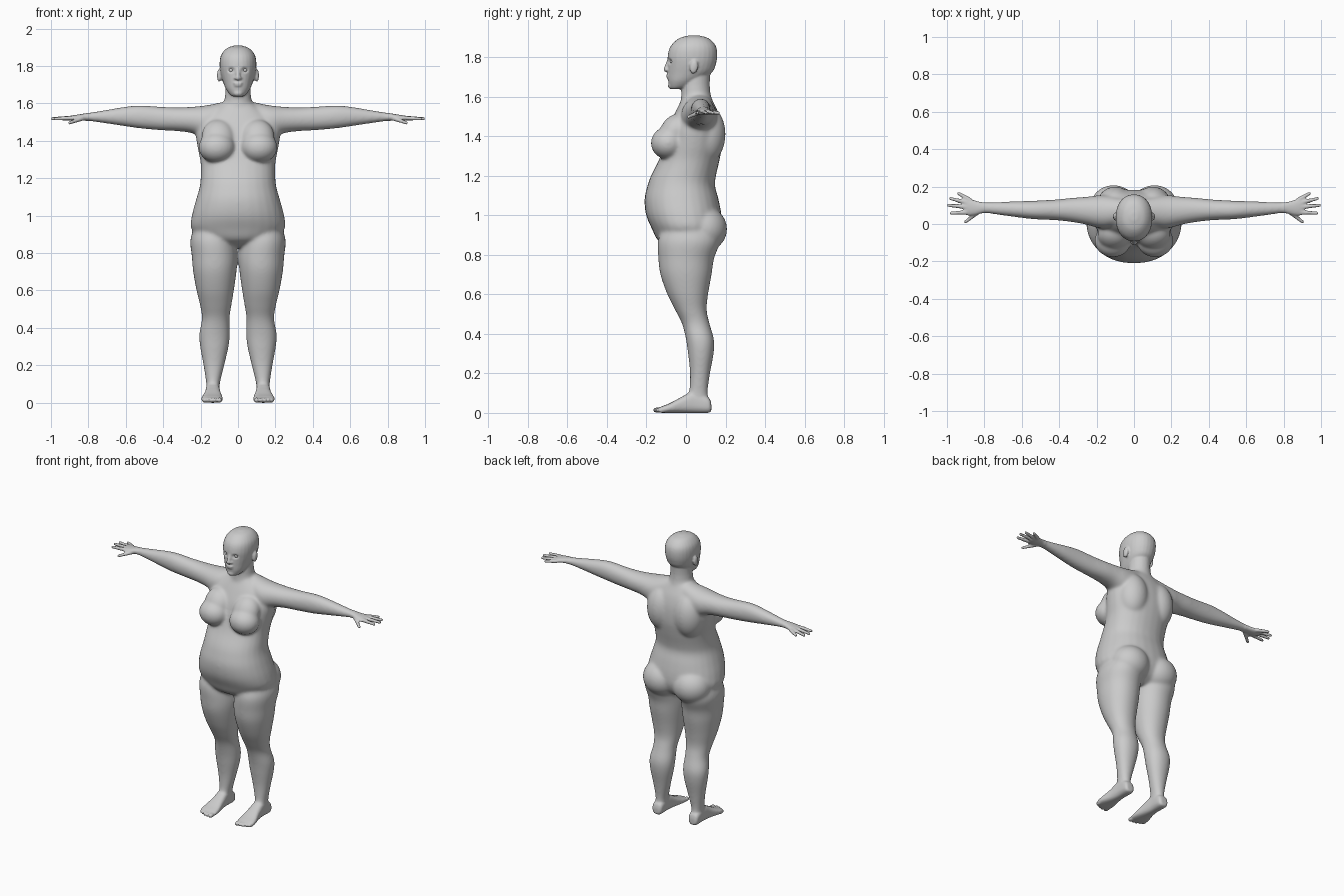
import bpy, bmesh, math
from mathutils import Vector, Matrix

bm = bmesh.new()
SIDES = 28


def spline(rows, steps=4):
    """Catmull-Rom interpolation between cross-section rows."""
    out = []
    for i in range(len(rows) - 1):
        p = [rows[max(0, min(len(rows) - 1, i + k))] for k in (-1, 0, 1, 2)]
        for s in range(steps):
            t = s / steps
            out.append([0.5 * (2 * b + (c - a) * t + (2 * a - 5 * b + 4 * c - d) * t * t
                               + (3 * b - a - 3 * c + d) * t ** 3)
                        for a, b, c, d in zip(*p)])
    return out + [list(rows[-1])]


def loft(axis, rows, power=2.0, mirror=False):
    """Rows are (position on axis, min a, max a, min b, max b)."""
    for side in ((1, -1) if mirror else (1,)):
        rings = []
        for t, a0, a1, b0, b1 in spline(rows):
            ring = []
            for k in range(SIDES):
                ang = 2 * math.pi * k / SIDES
                c, s = math.cos(ang), math.sin(ang)
                a = (a0 + a1) / 2 + (a1 - a0) / 2 * math.copysign(abs(c) ** (2 / power), c)
                b = (b0 + b1) / 2 + (b1 - b0) / 2 * math.copysign(abs(s) ** (2 / power), s)
                co = {'x': (t, a, b), 'y': (a, t, b), 'z': (a, b, t)}[axis]
                ring.append(bm.verts.new((co[0] * side, co[1], co[2])))
            rings.append(ring)
        for r, q in zip(rings, rings[1:]):
            for k in range(SIDES):
                j = (k + 1) % SIDES
                bm.faces.new((r[k], r[j], q[j], q[k]))
        bm.faces.new(rings[0])
        bm.faces.new(rings[-1])


def blob(center, radii, tilt=0.0):
    """Ellipsoid, mirrored when it lies off the centre line."""
    for side in ((1, -1) if center[0] else (1,)):
        m = (Matrix.Translation((center[0] * side, center[1], center[2]))
             @ Matrix.Rotation(tilt, 4, 'X') @ Matrix.Diagonal((*radii, 1)))
        bmesh.ops.create_icosphere(bm, subdivisions=4, radius=1, matrix=m)


def tube(start, end, r0, r1):
    """Tapered finger-like tube as a chain of overlapping balls."""
    for i in range(17):
        r = r0 + (r1 - r0) * i / 16
        for side in ((1, -1) if start[0] else (1,)):
            p = Vector(start).lerp(Vector(end), i / 16)
            p.x *= side
            bmesh.ops.create_icosphere(bm, subdivisions=2, radius=r, matrix=Matrix.Translation(p))


# torso
loft('z', [(z, -w, w, f, b) for z, w, f, b in (
    (0.83, 0.09, -0.07, 0.09), (0.87, 0.19, -0.14, 0.15), (0.93, 0.25, -0.172, 0.18),
    (1.0, 0.247, -0.202, 0.18), (1.08, 0.226, -0.21, 0.165), (1.15, 0.206, -0.195, 0.147),
    (1.2, 0.2, -0.177, 0.152), (1.28, 0.2, -0.137, 0.17), (1.36, 0.215, -0.11, 0.183),
    (1.45, 0.225, -0.085, 0.18), (1.52, 0.19, -0.055, 0.163), (1.57, 0.13, -0.03, 0.14),
    (1.6, 0.085, -0.015, 0.125))], 2.2)
blob((0.11, 0.09, 0.93), (0.125, 0.118, 0.115))           # buttocks
blob((0.1, 0.1, 1.41), (0.1, 0.1, 0.15))                  # shoulder blades
blob((0.113, -0.09, 1.365), (0.098, 0.088, 0.083))        # breasts
blob((0.105, -0.06, 1.42), (0.09, 0.072, 0.1), -0.5)      # upper chest

# legs
loft('z', [
    (0.95, 0.04, 0.23, -0.11, 0.15), (0.87, 0.012, 0.255, -0.142, 0.172),
    (0.78, 0.003, 0.247, -0.14, 0.142), (0.7, 0.008, 0.24, -0.13, 0.13),
    (0.6, 0.022, 0.222, -0.095, 0.112), (0.52, 0.035, 0.203, -0.055, 0.105),
    (0.45, 0.045, 0.193, -0.02, 0.12), (0.37, 0.043, 0.207, 0.0, 0.142),
    (0.3, 0.05, 0.203, 0.01, 0.14), (0.2, 0.073, 0.185, 0.02, 0.122),
    (0.1, 0.097, 0.17, 0.015, 0.11), (0.04, 0.1, 0.17, 0.0, 0.12)], 2.1, True)
# feet and toes
loft('y', [
    (0.128, 0.118, 0.155, 0.012, 0.045), (0.112, 0.1, 0.17, 0.0, 0.08),
    (0.04, 0.098, 0.172, 0.0, 0.11), (-0.02, 0.092, 0.178, 0.0, 0.082),
    (-0.08, 0.083, 0.193, 0.0, 0.05), (-0.115, 0.082, 0.195, 0.0, 0.036),
    (-0.138, 0.087, 0.18, 0.002, 0.026)], 2.6, True)
for i, (x, y) in enumerate(((0.099, -0.142), (0.124, -0.141), (0.144, -0.136),
                            (0.163, -0.128), (0.181, -0.117))):
    blob((x, y, 0.014), (0.015 if i == 0 else 0.0105, 0.025, 0.014))

# arms with palms
loft('x', [
    (0.04, 0.02, 0.13, 1.48, 1.617), (0.1, -0.01, 0.145, 1.44, 1.604),
    (0.17, -0.025, 0.155, 1.415, 1.59), (0.25, -0.005, 0.146, 1.442, 1.582),
    (0.33, 0.01, 0.14, 1.452, 1.579), (0.42, 0.02, 0.131, 1.457, 1.583),
    (0.53, 0.025, 0.125, 1.467, 1.59), (0.62, 0.035, 0.122, 1.48, 1.58),
    (0.72, 0.048, 0.118, 1.495, 1.563), (0.8, 0.058, 0.116, 1.506, 1.55),
    (0.84, 0.05, 0.123, 1.508, 1.543), (0.88, 0.045, 0.136, 1.506, 1.537),
    (0.905, 0.05, 0.138, 1.509, 1.532)], 2.1, True)
# fingers and thumb
for base, tip in (((0.88, 0.13, 1.52), (0.937, 0.163, 1.517)),
                  ((0.895, 0.115, 1.522), (0.98, 0.136, 1.518)),
                  ((0.895, 0.09, 1.523), (0.992, 0.1, 1.519)),
                  ((0.895, 0.062, 1.522), (0.978, 0.058, 1.518)),
                  ((0.83, 0.066, 1.52), (0.9, 0.012, 1.497))):
    tube(base, tip, 0.0125, 0.0095)

# neck and head
loft('z', [(1.54, -0.1, 0.1, -0.03, 0.15), (1.6, -0.078, 0.078, -0.025, 0.128),
           (1.66, -0.067, 0.067, -0.022, 0.12), (1.74, -0.066, 0.066, -0.02, 0.125)])
loft('z', [(z, -w, w, f, b) for z, w, f, b in (
    (1.638, 0.028, -0.076, -0.03), (1.65, 0.045, -0.084, 0.02), (1.68, 0.066, -0.09, 0.07),
    (1.72, 0.082, -0.092, 0.13), (1.76, 0.093, -0.092, 0.15), (1.8, 0.098, -0.093, 0.158),
    (1.84, 0.096, -0.085, 0.156), (1.87, 0.084, -0.066, 0.142), (1.897, 0.057, -0.03, 0.11),
    (1.91, 0.018, 0.02, 0.06))], 2.15)
# nose, lips, chin, cheeks, ears
tube((0, -0.084, 1.79), (0, -0.101, 1.737), 0.01, 0.0135)
blob((0.011, -0.095, 1.735), (0.009, 0.012, 0.008))
blob((0, -0.089, 1.708), (0.026, 0.012, 0.006))
blob((0, -0.087, 1.696), (0.023, 0.012, 0.006))
blob((0, -0.074, 1.655), (0.026, 0.017, 0.018))
blob((0.1, 0.04, 1.75), (0.012, 0.021, 0.035), -0.15)

# merge all parts into one skin
bmesh.ops.recalc_face_normals(bm, faces=bm.faces)
mesh = bpy.data.meshes.new("body")
bm.to_mesh(mesh)
bm.free()
body = bpy.data.objects.new("body", mesh)
bpy.context.collection.objects.link(body)
mod = body.modifiers.new("skin", 'REMESH')
mod.mode = 'VOXEL'
mod.voxel_size = 0.006
skin = bpy.data.meshes.new_from_object(body.evaluated_get(bpy.context.evaluated_depsgraph_get()))
body.modifiers.clear()
body.data = skin

# soften the joins, more on the trunk and limbs than on face, hands and feet
bm = bmesh.new()
bm.from_mesh(skin)
soft = [v for v in bm.verts if 0.09 < v.co.z < 1.635 and abs(v.co.x) < 0.8]
for verts, count in ((soft, 18), (bm.verts[:], 1)):
    for _ in range(count):
        bmesh.ops.smooth_vert(bm, verts=verts, factor=0.5,
                              use_axis_x=True, use_axis_y=True, use_axis_z=True)
# eye sockets
for v in bm.verts:
    if v.co.y < 0:
        d = math.hypot((abs(v.co.x) - 0.036) / 0.026, (v.co.z - 1.778) / 0.02)
        if d < 1:
            v.co.y += 0.011 * (1 - d * d) ** 2
for f in bm.faces:
    f.smooth = True
bm.to_mesh(skin)
bm.free()

# eyes
for side in (-1, 1):
    bpy.ops.mesh.primitive_uv_sphere_add(segments=20, ring_count=12, radius=0.013,
                                         location=(0.036 * side, -0.067, 1.778))
    bpy.context.object.name = "eye"
    bpy.ops.object.shade_smooth()
